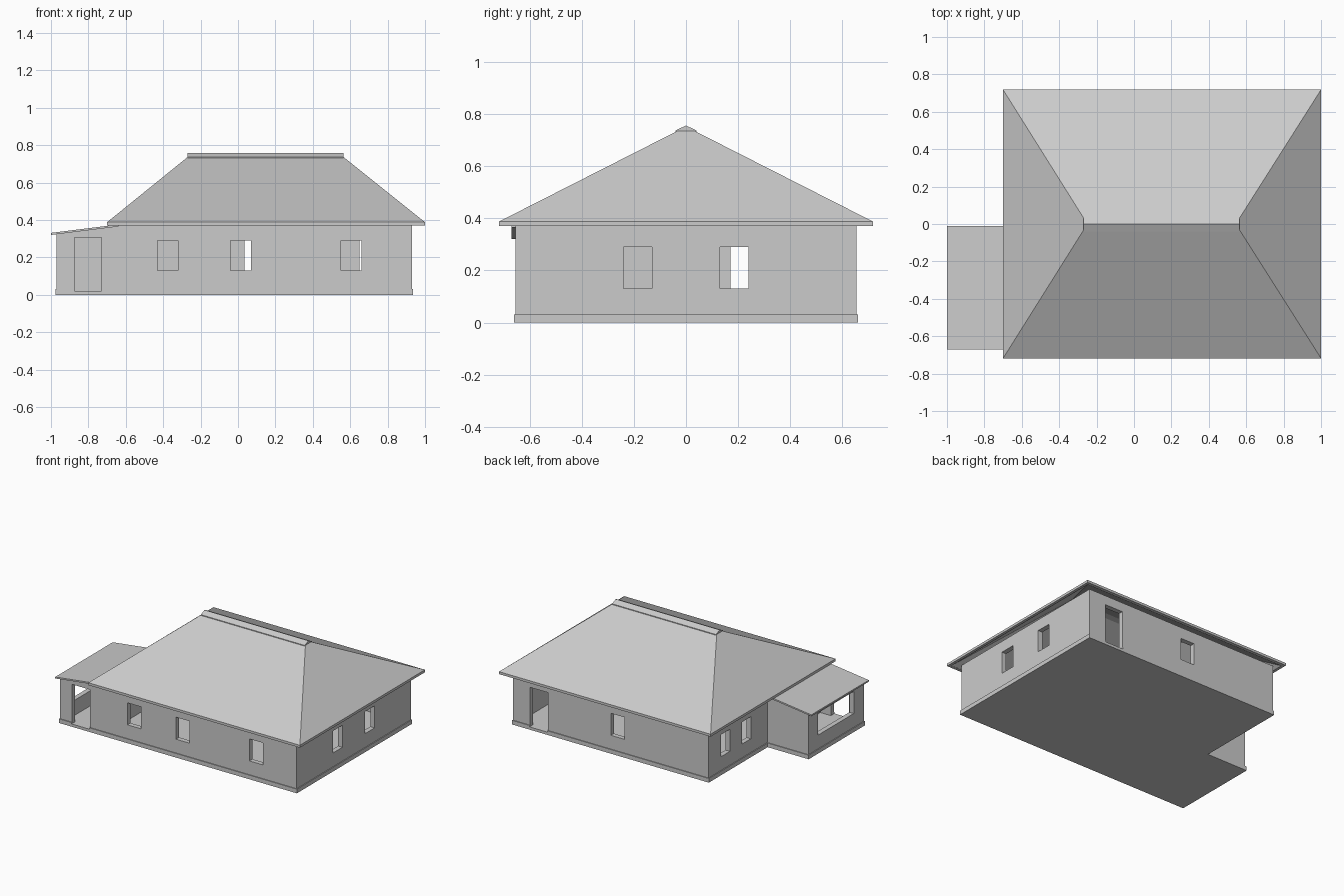
import bpy, bmesh

if "Cube" in bpy.data.objects:
    bpy.data.objects.remove(bpy.data.objects["Cube"])


def finish(name, bm):
    bmesh.ops.recalc_face_normals(bm, faces=bm.faces)
    me = bpy.data.meshes.new(name)
    bm.to_mesh(me)
    bm.free()
    ob = bpy.data.objects.new(name, me)
    bpy.context.collection.objects.link(ob)
    return ob


def boxes(name, specs):
    """One object from a list of (x0, x1, y0, y1, z0, z1) boxes."""
    bm = bmesh.new()
    for x0, x1, y0, y1, z0, z1 in specs:
        vs = bmesh.ops.create_cube(bm, size=1)["verts"]
        for v in vs:
            v.co.x = x1 if v.co.x > 0 else x0
            v.co.y = y1 if v.co.y > 0 else y0
            v.co.z = z1 if v.co.z > 0 else z0
    return finish(name, bm)


def prism(name, profile, axis, a, b):
    """Extrude a (horizontal, z) profile along x or y from a to b."""
    bm = bmesh.new()
    ends = []
    for t in (a, b):
        ends.append([bm.verts.new((t, h, z) if axis == "x" else (h, t, z))
                     for h, z in profile])
    n = len(profile)
    bm.faces.new(ends[0])
    bm.faces.new(ends[1])
    for i in range(n):
        j = (i + 1) % n
        bm.faces.new((ends[0][i], ends[0][j], ends[1][j], ends[1][i]))
    return finish(name, bm)


def rect_loft(name, rings):
    """Loft through (x0, x1, half_y, z) rectangles, closing first to last."""
    bm = bmesh.new()
    loops = [[bm.verts.new(p) for p in
              ((x0, -h, z), (x1, -h, z), (x1, h, z), (x0, h, z))]
             for x0, x1, h, z in rings]
    for la, lb in zip(loops, loops[1:]):
        for i in range(4):
            j = (i + 1) % 4
            bm.faces.new((la[i], la[j], lb[j], lb[i]))
    bm.faces.new(loops[0])
    bm.faces.new(loops[-1])
    return finish(name, bm)


def cut(ob, *cutters):
    bpy.context.view_layer.objects.active = ob
    for c in cutters:
        c.hide_render = True
        m = ob.modifiers.new("cut", "BOOLEAN")
        m.operation = "DIFFERENCE"
        m.solver = "EXACT"
        m.object = c
        bpy.ops.object.modifier_apply(modifier=m.name)


T = 0.035                       # wall thickness
X0, X1, Y = -0.64, 0.93, 0.655  # main block
AX, AY = -0.97, -0.02           # porch west and north walls
SILL, HEAD = 0.13, 0.29

# Openings
holes = []
for x in (-0.43, -0.04, 0.55):                      # front windows
    holes.append((x, x + 0.11, -Y - .03, -Y + .06, SILL, HEAD))
holes.append((0.035, 0.145, Y - .06, Y + .03, SILL, HEAD))   # back window
holes.append((0.65, 0.795, Y - .06, Y + .03, 0.02, 0.305))   # back door
for y in (-0.24, 0.13):                             # right windows
    holes.append((X1 - .06, X1 + .03, y, y + 0.11, SILL, HEAD))
for y in (0.17, 0.41):                              # left windows
    holes.append((X0 - .03, X0 + .06, y, y + 0.1, SILL, HEAD))
openings = boxes("opening_cutter", holes)
porch_openings = boxes("porch_opening_cutter", [
    (-0.875, -0.73, -Y - .03, -Y + .06, 0.02, 0.305),
    (AX - .03, AX + .06, -0.54, -0.13, SILL, HEAD)])
room = boxes("room_cutter", [(X0 + T, X1 - T, -Y + T, Y - T, 0.02, 0.6)])
porch_room = boxes("porch_room_cutter", [(AX + T, X0 + .1, -Y + T, AY - T, 0.02, 0.6)])

# Main block walls with floor
walls = boxes("house_walls", [(X0, X1, -Y, Y, 0, 0.372)])
cut(walls, room, openings)

# Plinth bands
plinth = boxes("house_plinth", [(X0 - .006, X1 + .006, -Y - .006, Y + .006, 0, 0.03)])
cut(plinth, room, openings)
porch_plinth = boxes("porch_plinth", [(AX - .006, X0 - .006, -Y - .006, AY + .006, 0, 0.03)])
cut(porch_plinth, porch_room, porch_openings)

# Side porch with sloping wall tops
porch = prism("porch_walls", [(AX, 0), (X0, 0), (X0, 0.365), (AX, 0.325)], "y", -Y, AY)
cut(porch, porch_room, porch_openings)
prism("porch_roof", [(-1.0, 0.32), (X0, 0.365), (X0, 0.376), (-1.0, 0.331)],
      "y", -0.67, -0.01)

# Hipped roof shell with fascia, open underneath
rect_loft("hip_roof", [
    (-0.68, 0.98, 0.695, 0.37),
    (-0.70, 1.00, 0.718, 0.37),
    (-0.70, 1.00, 0.718, 0.388),
    (-0.27, 0.565, 0.033, 0.736),
][::1] + [])
inner = rect_loft("roof_inside_cutter", [
    (-0.705 + .025, 0.98, 0.695, 0.36),
    (-0.68, 0.98, 0.695, 0.371),
    (-0.255, 0.55, 0.025, 0.715)])
roof = bpy.data.objects["hip_roof"]
cut(roof, inner)

# Ridge cap
prism("ridge_cap", [(-0.04, 0.73), (0.04, 0.73), (0.04, 0.738), (0, 0.757), (-0.04, 0.738)],
      "x", -0.27, 0.565)

# Remove the cutters
for ob in list(bpy.data.objects):
    if ob.name.endswith("_cutter"):
        bpy.data.objects.remove(ob)
